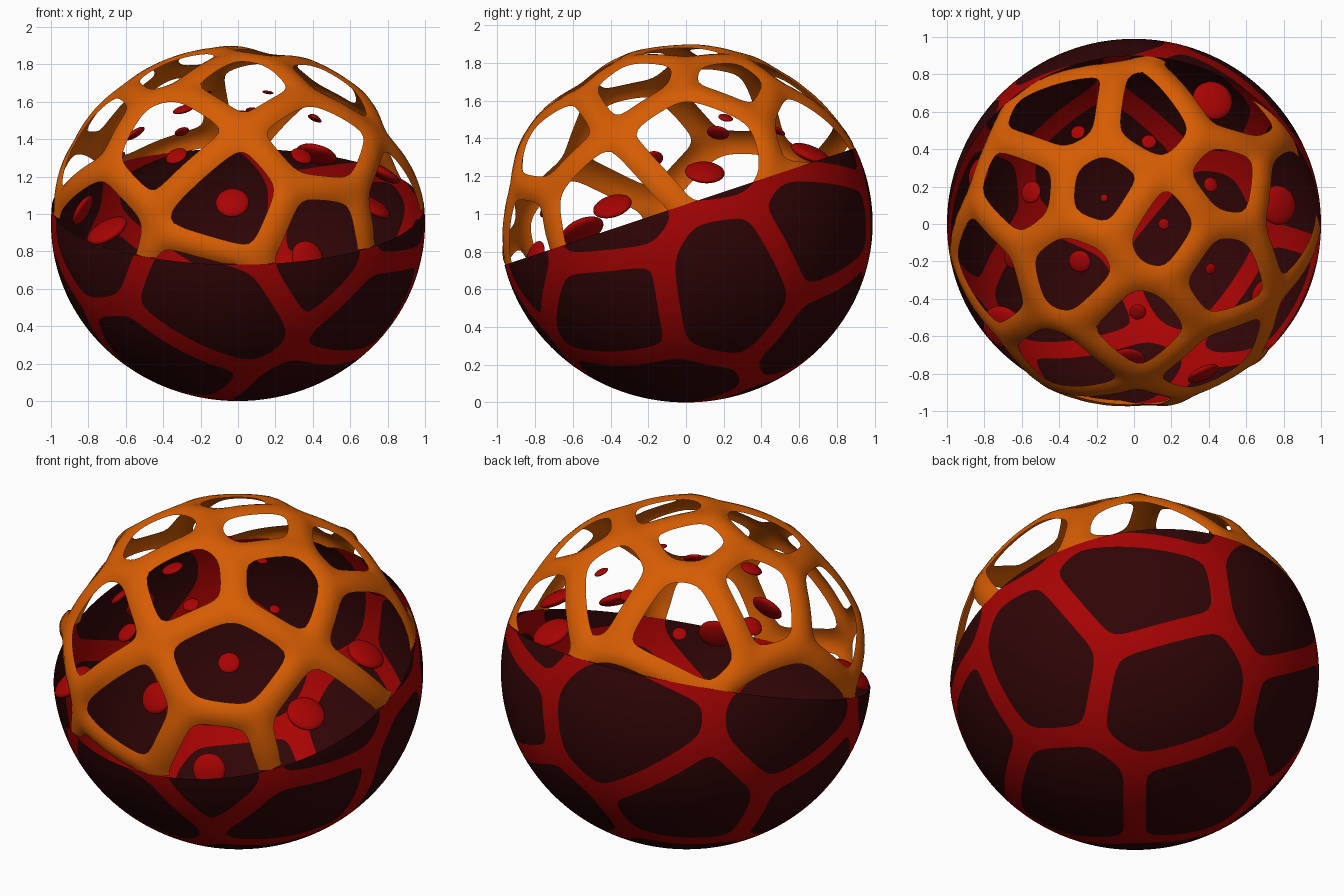
import bpy
import bmesh
from math import exp, log
from mathutils import Vector

cube = bpy.data.objects.get("Cube")
if cube:
    bpy.data.objects.remove(cube, do_unlink=True)

RADII = Vector((1.0, 0.99, 0.95))
CENTRE = Vector((0, 0, 0.95))
ROUND = 36


def material(name, colour):
    mat = bpy.data.materials.new(name)
    mat.use_nodes = True
    mat.diffuse_color = (*colour, 1)
    bsdf = next(n for n in mat.node_tree.nodes if n.type == "BSDF_PRINCIPLED")
    bsdf.inputs["Base Color"].default_value = (*colour, 1)
    return mat


orange = material("orange", (0.68, 0.11, 0.001))
red = material("red", (0.39, 0.001, 0.001))
maroon = material("dark maroon", (0.03, 0.0015, 0.002))

# Directions of the cell centres, first those of the cage, then of the bowl
CAGE_CELLS = [
    (-.38, .57, .73), (.1, .57, .81), (.48, .67, .56), (-.58, .19, .79),
    (-.18, .19, .96), (.51, .23, .83), (.83, .08, .55), (.17, -.03, .98),
    (-.33, -.25, .91), (.47, -.24, .85), (.02, -.55, .83), (-.79, -.29, .54),
    (-.38, -.77, .5), (.44, -.77, .46), (.85, -.5, .06), (-.02, -.98, .13),
    (.45, -.89, -.07), (-.8, -.6, -.05),
]
BOWL_CELLS = [
    (-.94, .31, .05), (-.25, .95, .1), (.63, .77, -.03), (.91, .25, -.43),
    (.81, -.43, -.49), (.34, .73, -.61), (-.56, .73, -.42), (-.88, .1, -.49),
    (-.18, -.88, -.44), (-.45, -.4, -.8), (.35, -.1, -.93),
    (-.17, .33, -.93),
]
# Lens positions and radii
LENSES = [
    (-.3, .49, 1.44, .04), (.08, .44, 1.55, .04), (.42, .66, 1.32, .11),
    (-.55, .17, 1.43, .06), (-.16, .14, 1.65, .02), (.41, .21, 1.51, .04),
    (.77, .1, 1.22, .106), (.16, 0, 1.65, .03), (-.29, -.2, 1.56, .06),
    (.41, -.24, 1.52, .03), (.02, -.47, 1.53, .045), (-.65, -.18, 1.29, .06),
    (-.33, -.57, 1.31, .06), (.34, -.57, 1.31, .06), (.72, -.39, 1.04, .106),
    (-.03, -.72, 1.06, .09), (.37, -.8, .77, .09), (-.7, -.55, .91, .12),
    (-.83, .27, 1.02, .09),
]
seeds = [Vector(c).normalized() for c in CAGE_CELLS + BOWL_CELLS]


def rim_field(p):
    """Positive above the tilted plane where the bowl meets the cage."""
    return 0.95 * p.z - 0.1 - 0.33 * p.y


def half_width(p):
    """Half the band width, a little larger on the cage."""
    return 0.06 + 0.012 * min(max(rim_field(p) * 10, 0), 1)


def cell_field(point):
    """Positive inside a rounded cell, negative on the bands between cells."""
    p = point.normalized()
    near = max(seeds, key=p.dot)
    total = sum(exp(-ROUND * (near - s).dot(p) / (near - s).length)
                for s in seeds if s is not near)
    return -log(total) / ROUND - half_width(p)


def slice_mesh(bm, field):
    """Cut new edges along the zero line of a field."""
    value = {}
    for v in bm.verts:
        f = field(v.co)
        value[v] = f if abs(f) > 1e-4 else 1e-4
    cuts = []
    for e in list(bm.edges):
        a, b = e.verts
        if value[a] * value[b] < 0:
            t = value[a] / (value[a] - value[b])
            cuts.append(bmesh.utils.edge_split(e, a, t)[1])
    bmesh.ops.connect_verts(bm, verts=cuts)


def finish(name, bm, mats):
    for f in bm.faces:
        f.smooth = True
    mesh = bpy.data.meshes.new(name)
    bm.to_mesh(mesh)
    bm.free()
    for m in mats:
        mesh.materials.append(m)
    bpy.context.collection.objects.link(bpy.data.objects.new(name, mesh))


def squash(bm):
    for v in bm.verts:
        v.co = v.co * RADII + CENTRE


# Patterned ball, cut along the cell outlines and the tilted rim
ball = bmesh.new()
bmesh.ops.create_icosphere(ball, subdivisions=6, radius=1)
slice_mesh(ball, cell_field)
slice_mesh(ball, rim_field)
for face in ball.faces:
    middle = face.calc_center_median()
    face.material_index = 1 if cell_field(middle) > 0 else 0

# Bowl: red bands around dark cells
bowl = ball.copy()
upper = [f for f in bowl.faces if rim_field(f.calc_center_median()) > 0]
bmesh.ops.delete(bowl, geom=upper, context="FACES")
squash(bowl)
finish("bowl", bowl, [red, maroon])

# Cage: open struts whose edges curl slightly inward
cage = ball
unwanted = [f for f in cage.faces
            if f.material_index == 1 or rim_field(f.calc_center_median()) < 0]
bmesh.ops.delete(cage, geom=unwanted, context="FACES")
for v in cage.verts:
    depth = min(max(1 + cell_field(v.co) / half_width(v.co), 0), 1)
    v.co *= 1 - 0.02 * depth ** 2
squash(cage)
finish("cage", cage, [orange])

# Floating lenses behind the openings, the widest lying flatter
for i, (x, y, z, size) in enumerate(LENSES):
    place = Vector((x, y, z))
    tilt = 1.4 if size > 0.1 else 0.5
    normal = (place - CENTRE).normalized() + Vector((0, 0, tilt))
    facing = normal.to_track_quat("Z", "Y")
    lens = bmesh.new()
    bmesh.ops.create_uvsphere(lens, u_segments=24, v_segments=12, radius=size)
    for v in lens.verts:
        v.co.z *= 0.3
        v.co = facing @ v.co + place
    finish(f"lens_{i + 1}", lens, [red])
